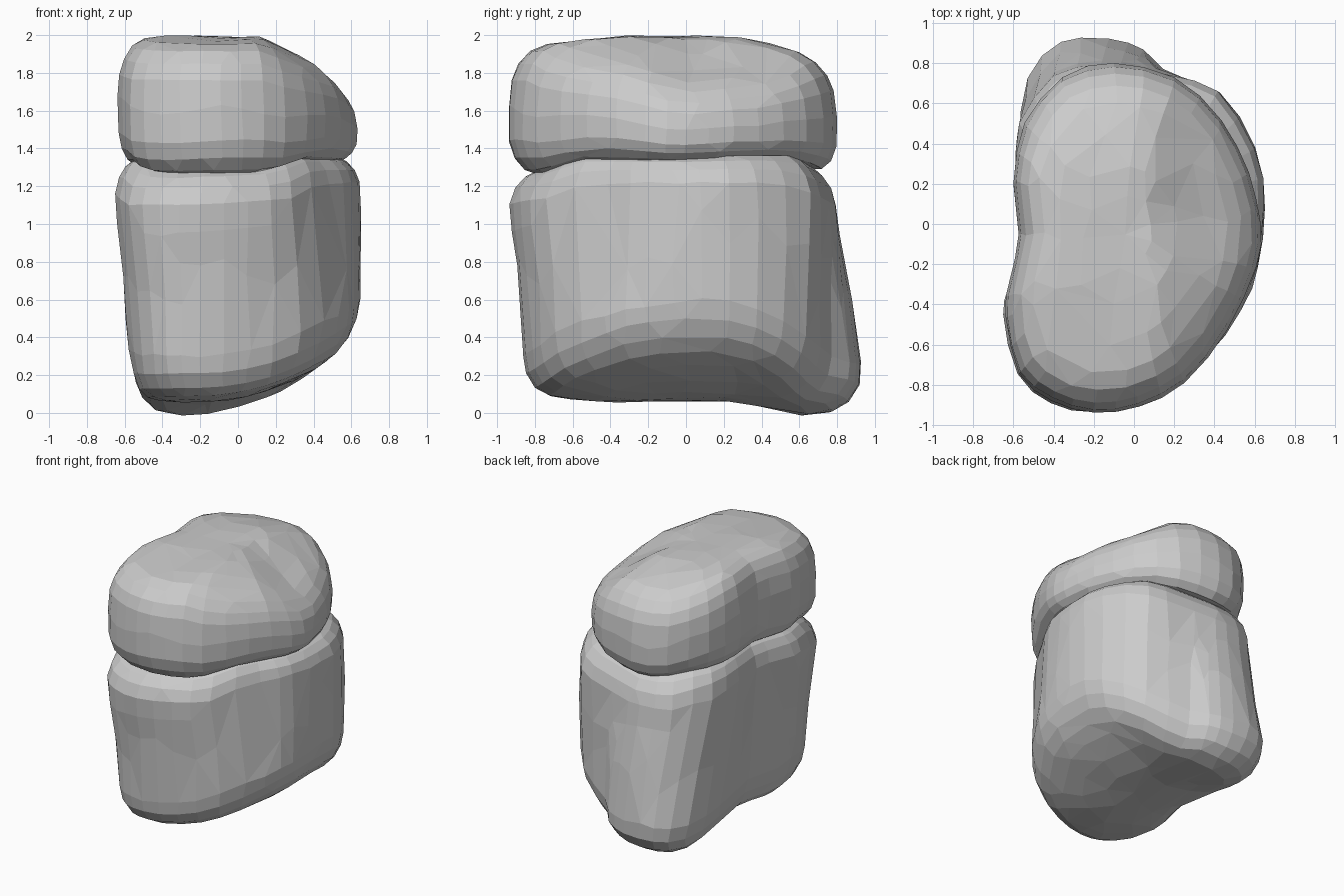
import bpy, bmesh
from mathutils import Vector, noise

if "Cube" in bpy.data.objects:
    bpy.data.objects.remove(bpy.data.objects["Cube"])


def clamp(v, a=0.0, b=1.0):
    return max(a, min(b, v))


def smooth(a, b, v):
    t = clamp((v - a) / (b - a))
    return t * t * (3 - 2 * t)


def closed_curve(pts, sub=2):
    # Catmull-Rom through the outline points
    n, out = len(pts), []
    p = [Vector(q) for q in pts]
    for i in range(n):
        a, b, c, d = p[i - 1], p[i], p[(i + 1) % n], p[(i + 2) % n]
        for k in range(sub):
            t = k / sub
            out.append(0.5 * (2 * b + (c - a) * t + (2 * a - 5 * b + 4 * c - d) * t * t
                              + (3 * b - a - 3 * c + d) * t ** 3))
    return out


# Height of the groove, underside and crown at any plan position
def groove(x, y):
    return 1.35 - 0.07 * smooth(0.5, 0.8, abs(y)) - 0.02 * smooth(0.2, -0.5, x)


def underside(x, y):
    z = 0.06 + 0.46 * max(0, x + 0.2) ** 2 - 0.06 * smooth(0.2, 0.7, y)
    return z - 0.03 * clamp(1 - (Vector((x, y)) - Vector((-0.33, 0.68))).length / 0.35)


def crown(x, y):
    z = 1.99 - 0.48 * max(0, x - 0.12)
    z -= 0.24 * max(0, y - 0.3) + 0.03 * smooth(-0.3, -0.8, y)
    # Shallow saddle behind the front hump on the right side
    saddle = smooth(-0.25, 0.12, y - 0.3 * (0.3 - x)) * smooth(0.75, 0.3, y)
    return z - 0.07 * saddle * smooth(-0.05, 0.3, x)


# Rings: (plan scale, height fraction)
LOWER_RINGS = [(.25, 0), (.5, 0), (.7, .006), (.83, .02), (.92, .055), (.98, .12), (1.005, .2), (1.005, .34),
               (1, .48), (1, .6), (1, .74), (.995, .86), (.96, .93), (.9, .975), (.83, 1), (.6, 1), (.3, 1)]
UPPER_RINGS = [(.3, 0), (.6, 0), (.82, 0), (.9, .04), (.96, .13), (.995, .26), (1, .42), (.995, .57),
               (.98, .72), (.94, .84), (.87, .93), (.77, .98), (.6, 1), (.4, 1), (.2, 1)]


def stone(name, low, high, rings, bottom, top, ratio):
    low, high = closed_curve(low), closed_curve(high)
    c = Vector((-0.04, -0.05))
    bm = bmesh.new()

    def vert(x, y, t):
        z = bottom(x, y) * (1 - t) + top(x, y) * t
        v = Vector((x, y, z))
        return bm.verts.new(v + noise.noise_vector(v * 3.2) * 0.012)

    loops = []
    for s, t in rings:
        w = clamp((t - 0.12) / 0.7)
        ring = []
        for a, b in zip(low, high):
            # The front face stays upright longer before it swells
            k = w ** (1 + 0.9 * smooth(-0.5, -0.8, b.y))
            ring.append(vert(*(c + (a.lerp(b, k) - c) * s), t))
        loops.append(ring)
    n = len(low)
    for r0, r1 in zip(loops, loops[1:]):
        for i in range(n):
            j = (i + 1) % n
            bm.faces.new((r0[i], r0[j], r1[j], r1[i]))
    p0, p1 = vert(c.x, c.y, 0), vert(c.x, c.y, 1)
    for i in range(n):
        j = (i + 1) % n
        bm.faces.new((p0, loops[0][j], loops[0][i]))
        bm.faces.new((p1, loops[-1][i], loops[-1][j]))
    bmesh.ops.recalc_face_normals(bm, faces=bm.faces)
    me = bpy.data.meshes.new(name)
    bm.to_mesh(me)
    bm.free()
    ob = bpy.data.objects.new(name, me)
    bpy.context.collection.objects.link(ob)
    # Irregular flat facets
    dec = ob.modifiers.new("facets", 'DECIMATE')
    dec.ratio = ratio
    return ob


# Lower stone: foot outline with back lobe, and shoulder outline
foot = [(.65, .08), (.6, .38), (.42, .62), (.14, .77), (.05, .88), (-.12, .94), (-.35, .92), (-.52, .75),
        (-.56, .4), (-.51, 0), (-.56, -.3), (-.56, -.48), (-.51, -.7), (-.37, -.83), (-.2, -.86),
        (.05, -.82), (.32, -.69), (.53, -.43), (.62, -.2)]
shoulder = [(.65, .08), (.6, .38), (.42, .66), (.18, .74), (0, .78), (-.17, .8), (-.4, .74), (-.57, .5),
            (-.59, .2), (-.56, -.05), (-.62, -.3), (-.65, -.45), (-.58, -.75), (-.42, -.89), (-.2, -.94),
            (.05, -.88), (.29, -.74), (.49, -.42), (.6, -.2)]
stone("lower_stone", foot, shoulder, LOWER_RINGS, underside,
      lambda x, y: groove(x, y) + 0.012, 0.55)

# Upper stone: kidney-shaped cap
cap = [(.63, 0), (.57, .25), (.43, .52), (.2, .73), (-.1, .8), (-.36, .73), (-.54, .5), (-.6, .22),
       (-.57, -.05), (-.62, -.28), (-.64, -.47), (-.57, -.75), (-.41, -.88), (-.2, -.94), (.02, -.91),
       (.25, -.79), (.46, -.52), (.6, -.22)]
stone("upper_stone", cap, cap, UPPER_RINGS,
      lambda x, y: groove(x, y) - 0.012, crown, 0.55)
